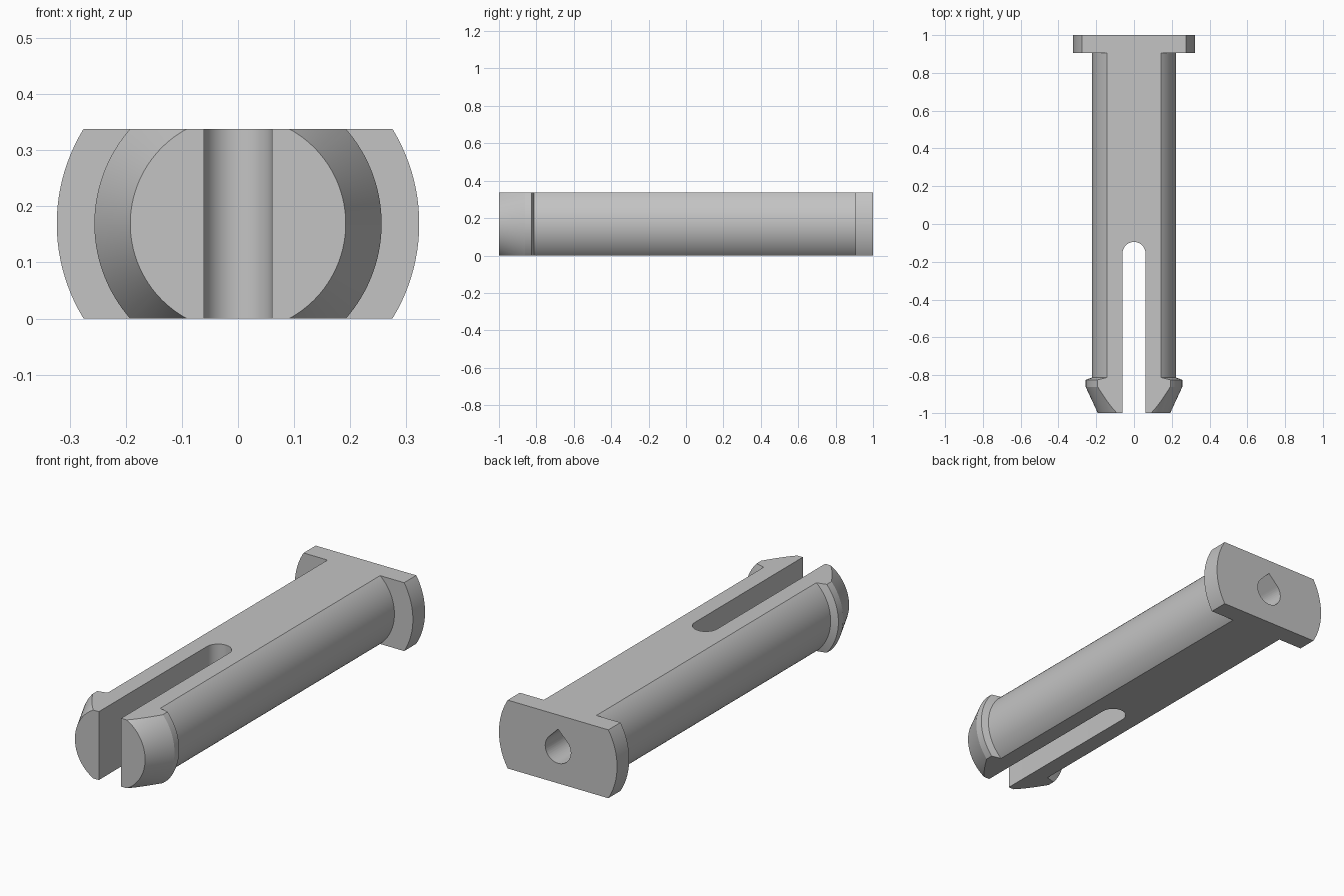
import bpy, bmesh, math
from mathutils import Matrix, Vector

cube = bpy.data.objects.get("Cube")
if cube:
    bpy.data.objects.remove(cube, do_unlink=True)

HEIGHT = 0.338
MID = HEIGHT / 2

grey = bpy.data.materials.new("plain grey")
grey.use_nodes = True
colour = (0.55, 0.55, 0.55, 1)
grey.diffuse_color = colour
grey.node_tree.nodes["Principled BSDF"].inputs["Base Color"].default_value = colour


def finish(name, bm):
    bmesh.ops.recalc_face_normals(bm, faces=bm.faces)
    mesh = bpy.data.meshes.new(name)
    bm.to_mesh(mesh)
    bm.free()
    mesh.materials.append(grey)
    obj = bpy.data.objects.new(name, mesh)
    bpy.context.collection.objects.link(obj)
    return obj


def lathe(name, profile, steps=128):
    """Revolve (radius, y) points about the long axis."""
    bm = bmesh.new()
    verts = [bm.verts.new((r, y, 0)) for r, y in profile]
    edges = [bm.edges.new(pair) for pair in zip(verts, verts[1:])]
    bmesh.ops.spin(bm, geom=verts + edges, cent=(0, 0, 0), axis=(0, 1, 0),
                   angle=math.tau, steps=steps)
    bmesh.ops.remove_doubles(bm, verts=bm.verts, dist=1e-5)
    bmesh.ops.translate(bm, verts=bm.verts, vec=(0, 0, MID))
    return finish(name, bm)


def prism(name, points, depth):
    """Extrude an outline of 3D points along a depth vector."""
    bm = bmesh.new()
    face = bm.faces.new([bm.verts.new(p) for p in points])
    new = bmesh.ops.extrude_face_region(bm, geom=[face])["geom"]
    moved = [g for g in new if isinstance(g, bmesh.types.BMVert)]
    bmesh.ops.translate(bm, verts=moved, vec=depth)
    return finish(name, bm)


def cut(target, cutter, operation):
    mod = target.modifiers.new(cutter.name, "BOOLEAN")
    mod.operation = operation
    mod.solver = "EXACT"
    mod.object = cutter
    bpy.context.view_layer.objects.active = target
    bpy.ops.object.modifier_apply(modifier=mod.name)
    bpy.data.objects.remove(cutter, do_unlink=True)


def arc(radius, start, end, steps):
    for i in range(steps + 1):
        a = math.radians(start + (end - start) * i / steps)
        yield radius * math.cos(a), radius * math.sin(a)


# Round pin: tapered barb, lip, shaft and wide head
pin = lathe("clevis_pin", [
    (0, -1), (0.192, -1), (0.256, -0.862), (0.256, -0.825), (0.222, -0.813),
    (0.222, 0.905), (0.323, 0.905), (0.323, 1), (0, 1)])

# Flats above and below
bm = bmesh.new()
bmesh.ops.create_cube(bm, size=1, matrix=Matrix.Translation((0, 0, MID))
                      @ Matrix.Diagonal((2, 3, HEIGHT, 1)))
cut(pin, finish("flats_cutter", bm), "INTERSECT")

# Round-ended slot splitting the barbed tip
W = 0.061
outline = [(W, -1.2, -0.5)] + [(x, y - 0.156, -0.5) for x, y in arc(W, 0, 180, 24)]
outline.append((-W, -1.2, -0.5))
cut(pin, prism("slot_cutter", outline, Vector((0, 0, 2))), "DIFFERENCE")

# Blind teardrop hole in the head
R = 0.07
drop = [(x, 1.1, z + MID) for x, z in arc(R, 135, 405, 36)]
drop.append((0, 1.1, MID + R * math.sqrt(2)))
cut(pin, prism("hole_cutter", drop, Vector((0, -0.6, 0))), "DIFFERENCE")

# Smooth curves with crisp edges
bpy.ops.object.select_all(action="DESELECT")
pin.select_set(True)
bpy.context.view_layer.objects.active = pin
bpy.ops.object.shade_smooth_by_angle(angle=math.radians(20))
